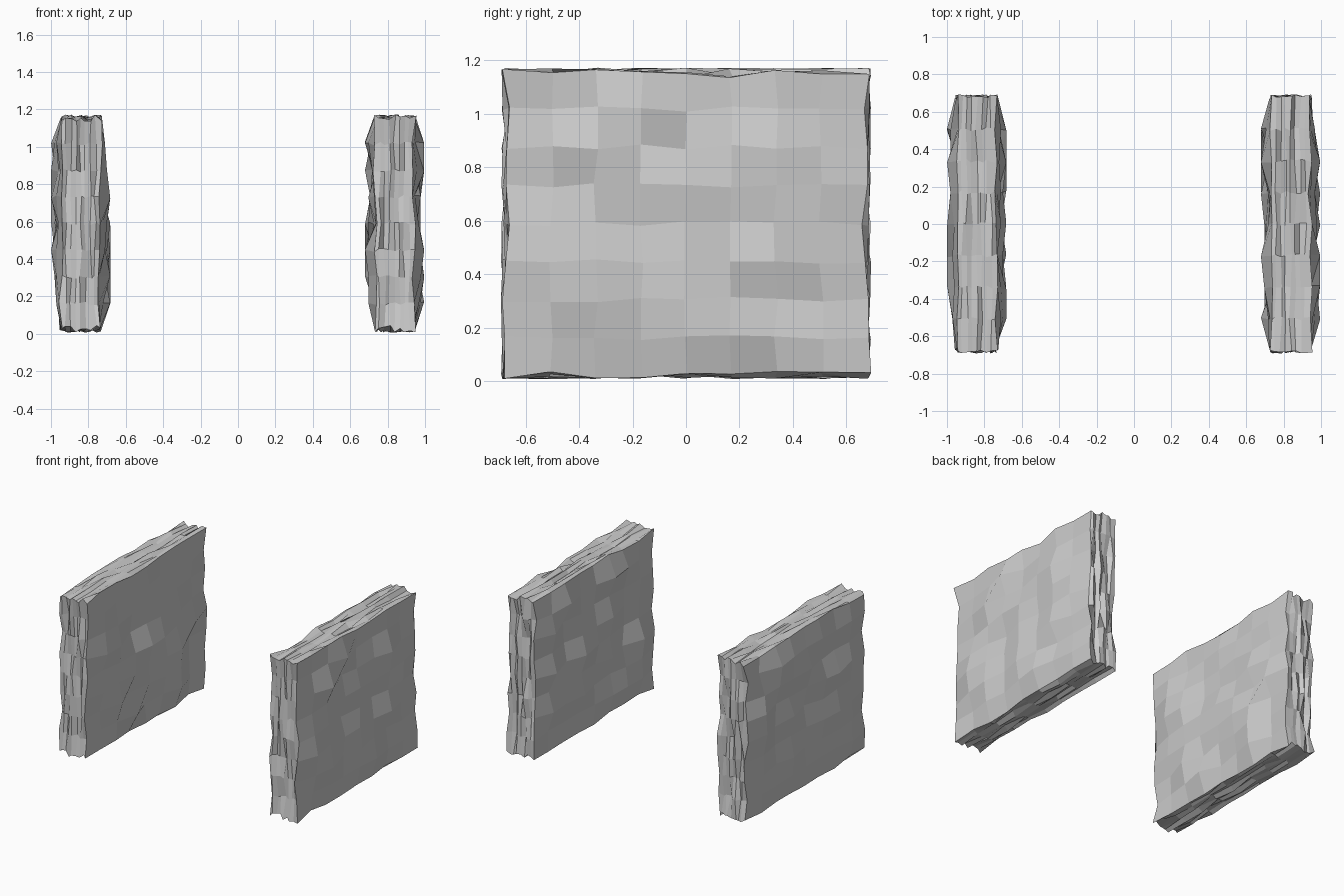
import bpy, bmesh, random
from mathutils import Vector

if "Cube" in bpy.data.objects:
    bpy.data.objects.remove(bpy.data.objects["Cube"])

N = 8                                   # cuts along every side of the slab
CENTRE = Vector((0, 0, 0.59))
HALF = Vector((0.105, 0.675, 0.57))     # half size at the rim


def rough_slab(name, x_centre, seed):
    """Chipped stone slab: gridded box with jittered flat facets."""
    rnd = random.Random(seed)
    bm = bmesh.new()
    verts = {}

    def vert(i, j, k):
        key = (i, j, k)
        if key in verts:
            return verts[key]
        p = Vector([(2 * c / N - 1) * h for c, h in zip(key, HALF)])
        on = [c in (0, N) for c in key]
        sign = [1 if c == N else -1 for c in key]
        # interior of the broad faces bulges past the rim
        if on[0]:
            if on[1] or on[2]:
                p.x += sign[0] * rnd.uniform(-0.012, 0.012)
            else:
                p.x += sign[0] * rnd.choice((-0.005, 0.005, 0.015, 0.025, 0.035, 0.053))
        else:
            p.x += rnd.uniform(-0.008, 0.008)
        # narrow ends have a chipped, layered surface
        if on[1]:
            p.y += sign[1] * rnd.uniform(-0.024, 0.018)
        else:
            p.y += rnd.uniform(-0.01, 0.01)
        if on[2]:
            p.z += sign[2] * rnd.uniform(-0.025, 0.013)
        else:
            p.z += rnd.uniform(-0.01, 0.01)
        # crisp corners keep the full outline
        if on[1] and on[2]:
            p.y = sign[1] * rnd.uniform(0.675, 0.693)
        verts[key] = bm.verts.new(p + CENTRE + Vector((x_centre, 0, 0)))
        return verts[key]

    # six gridded sides
    for axis in range(3):
        for side in (0, N):
            for a in range(N):
                for b in range(N):
                    quad = []
                    for da, db in ((0, 0), (1, 0), (1, 1), (0, 1)):
                        key = [a + da, b + db]
                        key.insert(axis, side)
                        quad.append(vert(*key))
                    bm.faces.new(quad)
    bmesh.ops.recalc_face_normals(bm, faces=bm.faces)
    mesh = bpy.data.meshes.new(name)
    bm.to_mesh(mesh)
    bm.free()
    obj = bpy.data.objects.new(name, mesh)
    bpy.context.collection.objects.link(obj)
    return obj


rough_slab("left_stone_slab", -0.841, 3)
rough_slab("right_stone_slab", 0.837, 11)
